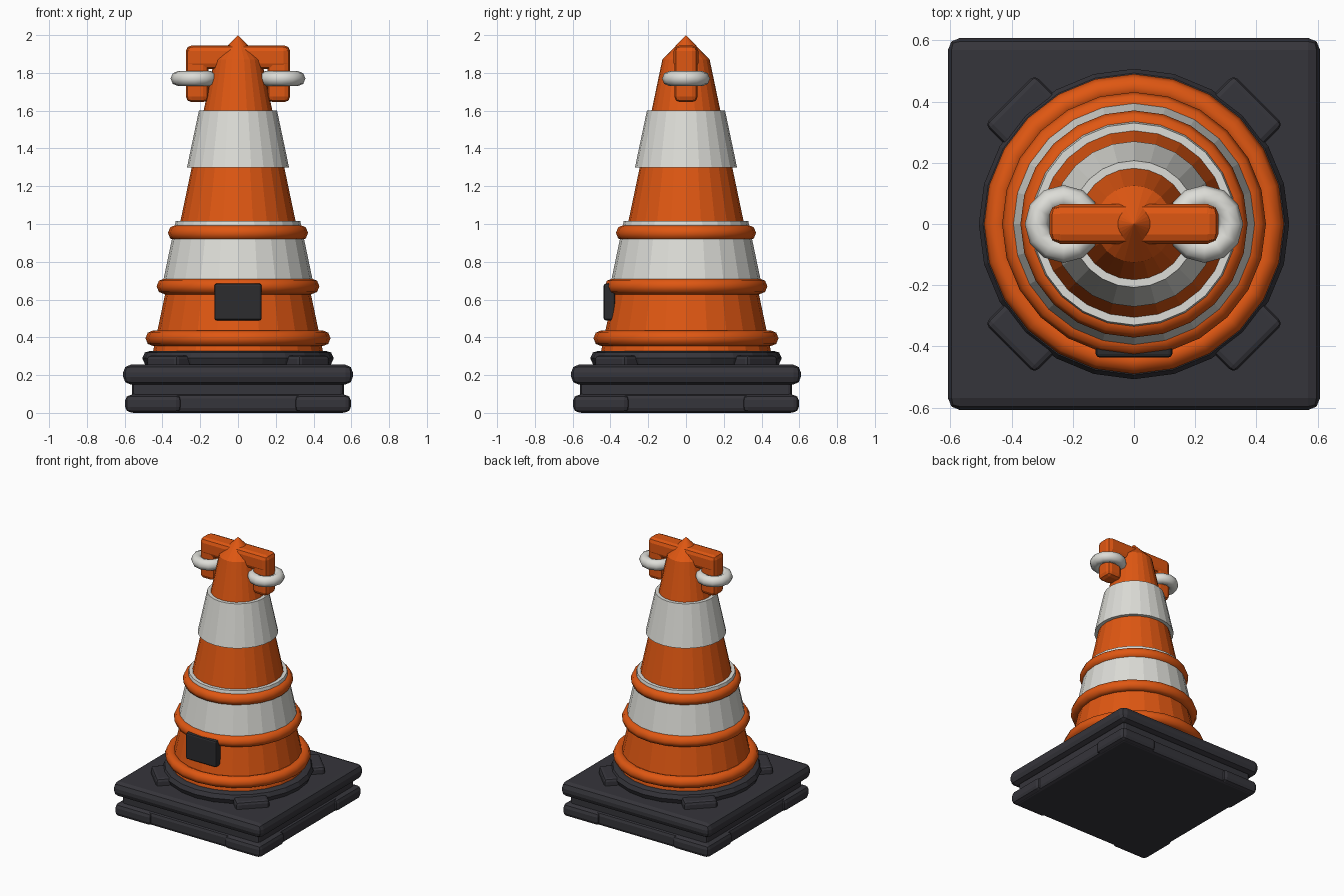
import bpy, bmesh, math
from mathutils import Matrix

if "Cube" in bpy.data.objects:
    bpy.data.objects.remove(bpy.data.objects["Cube"])


def material(name, rgb):
    m = bpy.data.materials.new(name)
    m.diffuse_color = (*rgb, 1)
    m.use_nodes = True
    m.node_tree.nodes["Principled BSDF"].inputs["Base Color"].default_value = m.diffuse_color
    return m


ORANGE = material("safety orange", (0.74, 0.095, 0.006))
WHITE = material("reflective white", (0.72, 0.72, 0.68))
RUBBER = material("dark rubber", (0.036, 0.035, 0.043))
PLATE = material("plate black", (0.025, 0.025, 0.028))
SIDES = 24


def finish(name, bm, mat, smooth=False):
    bmesh.ops.recalc_face_normals(bm, faces=bm.faces)
    me = bpy.data.meshes.new(name)
    bm.to_mesh(me)
    bm.free()
    me.materials.append(mat)
    for p in me.polygons:
        p.use_smooth = smooth
    ob = bpy.data.objects.new(name, me)
    bpy.context.collection.objects.link(ob)
    return ob


def box(name, x, y, z, mat, bevel, segments=2, turn=0):
    """Bevelled box from (min, max) ranges, turned about the z axis."""
    bm = bmesh.new()
    bmesh.ops.create_cube(bm, size=1)
    for v in bm.verts:
        v.co = [r[0] if c < 0 else r[1] for c, r in zip(v.co, (x, y, z))]
    bmesh.ops.bevel(bm, geom=bm.edges[:], offset=bevel, segments=segments,
                    profile=0.5, affect='EDGES')
    bm.transform(Matrix.Rotation(turn, 4, 'Z'))
    return finish(name, bm, mat)


def lathe(name, profile, mat, sides=SIDES, closed=False, smooth=False, x=0):
    """Turn (radius, z) points about a vertical axis; ends are capped."""
    bm = bmesh.new()
    rings = []
    for r, z in profile:
        if r == 0:
            rings.append([bm.verts.new((x, 0, z))] * sides)
        else:
            rings.append([bm.verts.new((x + r * math.cos(2 * math.pi * i / sides),
                                        r * math.sin(2 * math.pi * i / sides), z))
                          for i in range(sides)])
    pairs = list(zip(rings, rings[1:]))
    if closed:
        pairs.append((rings[-1], rings[0]))
    for a, b in pairs:
        for i in range(sides):
            j = (i + 1) % sides
            bm.faces.new(list(dict.fromkeys((a[i], a[j], b[j], b[i]))))
    if not closed:
        for ring in (rings[0], rings[-1]):
            if ring[0] is not ring[1]:
                bm.faces.new(ring)
    return finish(name, bm, mat, smooth)


def torus(name, major, minor, z, mat, sides=SIDES, x=0):
    pts = [(major + minor * math.cos(k * math.pi / 4),
            z + minor * math.sin(k * math.pi / 4)) for k in range(8)]
    return lathe(name, pts, mat, sides, closed=True, smooth=True, x=x)


def cone_radius(z):
    return 0.518 - 0.21 * z


# Square rubber base: lower slab, recessed core, upper slab
box("lower_slab", (-0.58, 0.58), (-0.58, 0.58), (0, 0.10), RUBBER, 0.025)
box("base_core", (-0.56, 0.56), (-0.56, 0.56), (0.06, 0.19), RUBBER, 0.02)
box("upper_slab", (-0.608, 0.608), (-0.608, 0.608), (0.15, 0.255), RUBBER, 0.04)

# Corner foot pads and diagonal lugs
for i in range(4):
    turn = i * math.pi / 2
    box(f"foot_pad_{i + 1}", (0.30, 0.597), (0.30, 0.597), (0.003, 0.095),
        RUBBER, 0.028, turn=turn)
    box(f"base_lug_{i + 1}", (0.40, 0.575), (-0.115, 0.115), (0.22, 0.305),
        RUBBER, 0.02, turn=turn + math.pi / 4)

# Rubber collar round the foot of the cone
lathe("base_collar", [(0.47, 0.24), (0.493, 0.258), (0.507, 0.29), (0.493, 0.32),
                      (0.465, 0.328)], RUBBER)

# Cone body with pointed tip
lathe("cone_body", [(cone_radius(0.3), 0.3), (cone_radius(1.87), 1.87), (0, 2.0)], ORANGE)

# Raised reflective bands
for name, z0, z1 in (("lower_band", 0.68, 1.015), ("upper_band", 1.30, 1.60)):
    lathe(name, [(cone_radius(z0) + 0.025, z0), (cone_radius(z1) + 0.025, z1)], WHITE)

# Orange rings
for name, outer, z in (("bottom_ring", 0.49, 0.395), ("middle_ring", 0.431, 0.67),
                       ("top_ring", 0.371, 0.953)):
    torus(name, outer - 0.042, 0.042, z, ORANGE)

# Cross handle with two hanging grips, each with a white ring
box("handle_bar", (-0.27, 0.27), (-0.065, 0.065), (1.82, 1.945), ORANGE, 0.03)
for side, s in (("left", -1), ("right", 1)):
    box(f"{side}_grip", tuple(sorted((s * 0.155, s * 0.276))), (-0.062, 0.062),
        (1.645, 1.945), ORANGE, 0.03)
    torus(f"{side}_grip_ring", 0.087, 0.04, 1.77, WHITE, sides=12, x=s * 0.23)

# Blank plate on the front
box("front_plate", (-0.125, 0.125), (-0.436, -0.375), (0.49, 0.685), PLATE, 0.012)
